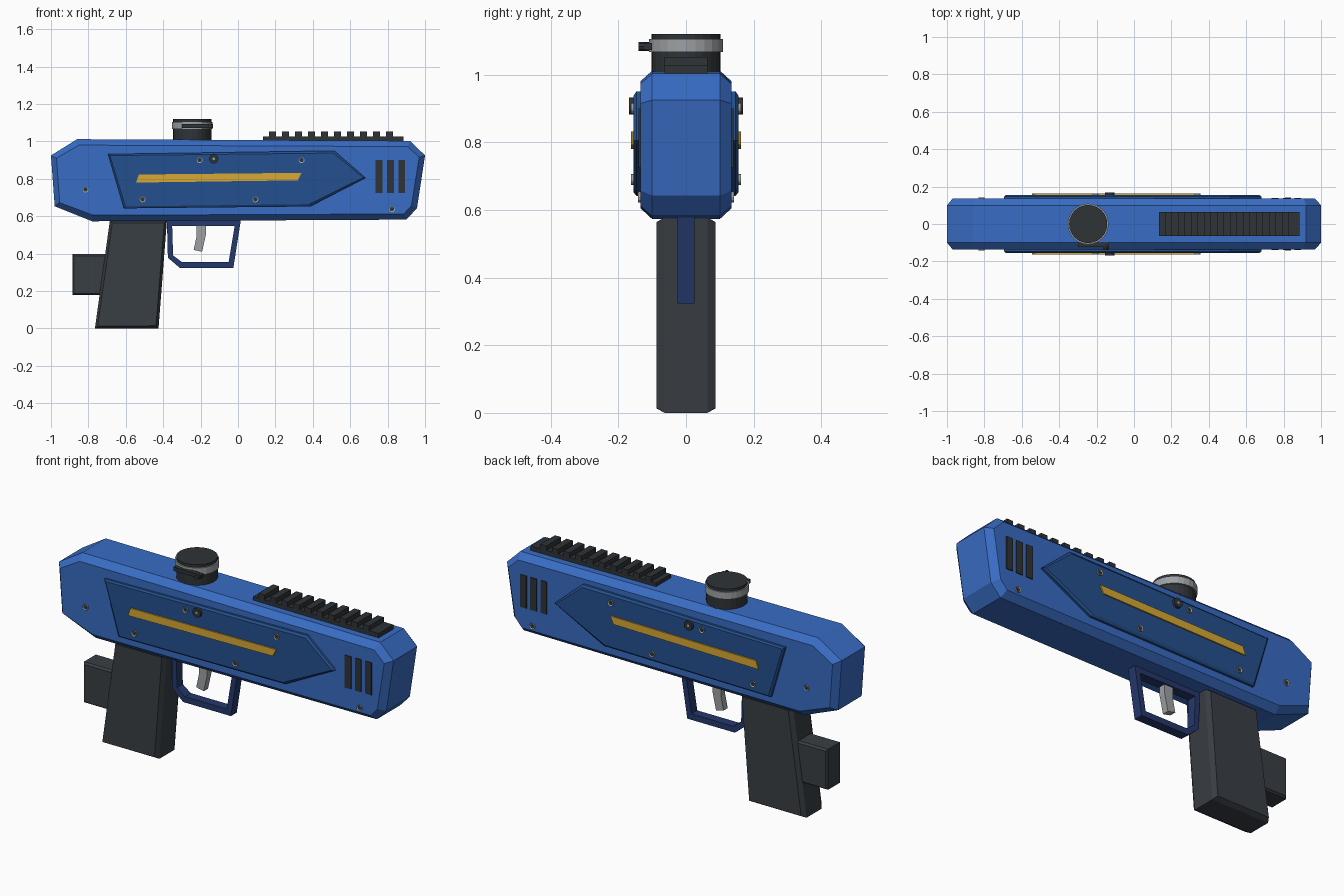
import bpy, bmesh, math
from mathutils import Matrix, Vector

cube = bpy.data.objects.get("Cube")
if cube:
    bpy.data.objects.remove(cube)


def material(name, rgb):
    lin = [((c / 255 + 0.055) / 1.055) ** 2.4 for c in rgb] + [1]
    m = bpy.data.materials.new(name)
    m.use_nodes = True
    m.diffuse_color = lin
    m.node_tree.nodes["Principled BSDF"].inputs["Base Color"].default_value = lin
    return m


BLUE = material("body blue", (56, 108, 196))
DEEP = material("panel blue", (36, 80, 143))
NAVY = material("guard navy", (36, 56, 108))
DARK = material("charcoal", (57, 62, 68))
BLACK = material("dark charcoal", (47, 51, 55))
GREY = material("light grey", (158, 161, 164))
GOLD = material("gold", (215, 168, 52))


def finish(name, bm, mats, mirror=False):
    bmesh.ops.recalc_face_normals(bm, faces=bm.faces)
    me = bpy.data.meshes.new(name)
    bm.to_mesh(me)
    bm.free()
    for m in mats:
        me.materials.append(m)
    ob = bpy.data.objects.new(name, me)
    bpy.context.collection.objects.link(ob)
    if mirror:  # copy onto the other side of the body
        mod = ob.modifiers.new("other side", "MIRROR")
        mod.use_axis = (False, True, False)
    return ob


def prism(name, pts, y0, y1, mat, inset=0, rise=0, mirror=False):
    """Extrude an xz profile from y0 to y1, with chamfered end caps."""
    bm = bmesh.new()
    face = bm.faces.new([bm.verts.new((x, y0, z)) for x, z in pts])
    ext = bmesh.ops.extrude_face_region(bm, geom=[face], use_keep_orig=True)
    for v in ext["geom"]:
        if isinstance(v, bmesh.types.BMVert):
            v.co.y = y1
    bmesh.ops.recalc_face_normals(bm, faces=bm.faces)
    if inset:
        caps = [f for f in bm.faces if abs(f.normal.y) > 0.9
                and (not mirror or f.normal.y < 0)]
        bmesh.ops.inset_individual(bm, faces=caps, thickness=inset, depth=rise)
    return finish(name, bm, [mat], mirror)


def rect(x0, x1, z0, z1):
    return [(x0, z0), (x1, z0), (x1, z1), (x0, z1)]


def disc(name, centre, radius, height, mats, axis="Z", sides=24, inset=0, sink=0, mirror=False):
    """Cylinder whose outer cap can carry an inset in the second colour."""
    bm = bmesh.new()
    rot = Matrix.Rotation(math.pi / 2, 4, "X") if axis == "Y" else Matrix()
    bmesh.ops.create_cone(bm, cap_ends=True, segments=sides, radius1=radius,
                          radius2=radius, depth=height,
                          matrix=Matrix.Translation(centre) @ rot)
    if inset:
        out = Vector((0, -1, 0)) if axis == "Y" else Vector((0, 0, 1))
        cap = max(bm.faces, key=lambda f: f.normal.dot(out))
        bmesh.ops.inset_individual(bm, faces=[cap], thickness=inset, depth=0)
        for v in cap.verts:
            v.co -= out * sink
        cap.material_index = 1
    return finish(name, bm, mats, mirror)


# Main body, chamfered along both sides
prism("body", [(-1, .925), (-.86, 1.012), (.92, 1.003), (1, .925), (.957, .643),
               (.9, .582), (-.78, .573), (-.98, .653)], -.1, .1, BLUE, .033, .035)

# Grip and the block behind it
prism("grip", [(-.685, .578), (-.38, .578), (-.425, 0), (-.765, 0)],
      -.063, .063, DARK, .02, .024)
prism("rear_block", rect(-.885, -.7, .178, .397), -.05, .05, DARK, .012, .012)

# Trigger guard as a closed loop, outer and inner outline bridged
outer = [(-.38, .578), (-.375, .378), (-.31, .323), (-.025, .323), (.015, .578)]
inner = [(-.352, .548), (-.347, .39), (-.3, .355), (-.05, .355), (-.018, .548)]
bm = bmesh.new()
loops = [[bm.verts.new((x, y, z)) for x, z in pts]
         for y, pts in ((-.025, outer), (-.025, inner), (.025, inner), (.025, outer))]
for a, b in zip(loops, loops[1:] + loops[:1]):
    for i in range(len(a)):
        j = (i + 1) % len(a)
        bm.faces.new((a[i], a[j], b[j], b[i]))
finish("trigger_guard", bm, [NAVY])
prism("trigger", [(-.222, .56), (-.17, .56), (-.172, .5), (-.192, .41), (-.237, .42),
                  (-.222, .49)], -.018, .018, GREY)

# Top rail with teeth
prism("rail_base", rect(.135, .885, .99, 1.027), -.063, .063, BLACK)
for i in range(10):
    x = .165 + i * .0695
    prism(f"rail_tooth_{i + 1}", rect(x, x + .037, 1.02, 1.052), -.063, .063, BLACK)

# Round sight with a clamp ring and its bolt
disc("sight_post", (-.245, 0, 1.055), .102, .13, [BLACK])
disc("clamp_ring", (-.245, 0, 1.086), .109, .038, [GREY])
prism("clamp_bar", rect(-.3, -.135, 1.073, 1.093), -.124, -.1, BLACK)
disc("clamp_bolt", (-.15, -.125, 1.083), .013, .03, [BLACK], "Y", 8)

# Raised side panels with a gold stripe
prism("side_panel", [(-.695, .932), (.515, .95), (.682, .805), (.385, .652), (-.61, .642)],
      -.13, -.147, DEEP, .013, .008, True)
prism("gold_stripe", [(-.53, .823), (.34, .832), (.32, .792), (-.545, .78)],
      -.154, -.162, GOLD, mirror=True)

# Vent slots near the muzzle
for i in range(3):
    x = .735 + i * .061
    prism(f"vent_{i + 1}", rect(x, x + .037, .725, .9), -.133, -.14, BLACK, mirror=True)

# Screws on the panels and on the body, and a side button
screws = [(-.205, .9, .155), (.34, .9, .155), (-.51, .69, .155), (.093, .69, .155),
          (-.815, .743, .135), (.823, .638, .135)]
for i, (x, z, y) in enumerate(screws):
    disc(f"screw_{i + 1}", (x, -y, z), .016, .014, [GREY, BLACK], "Y", 12, .005, .003, True)
disc("side_button", (-.13, -.158, .907), .025, .022, [BLACK, GREY], "Y", 16, .018, 0, True)
